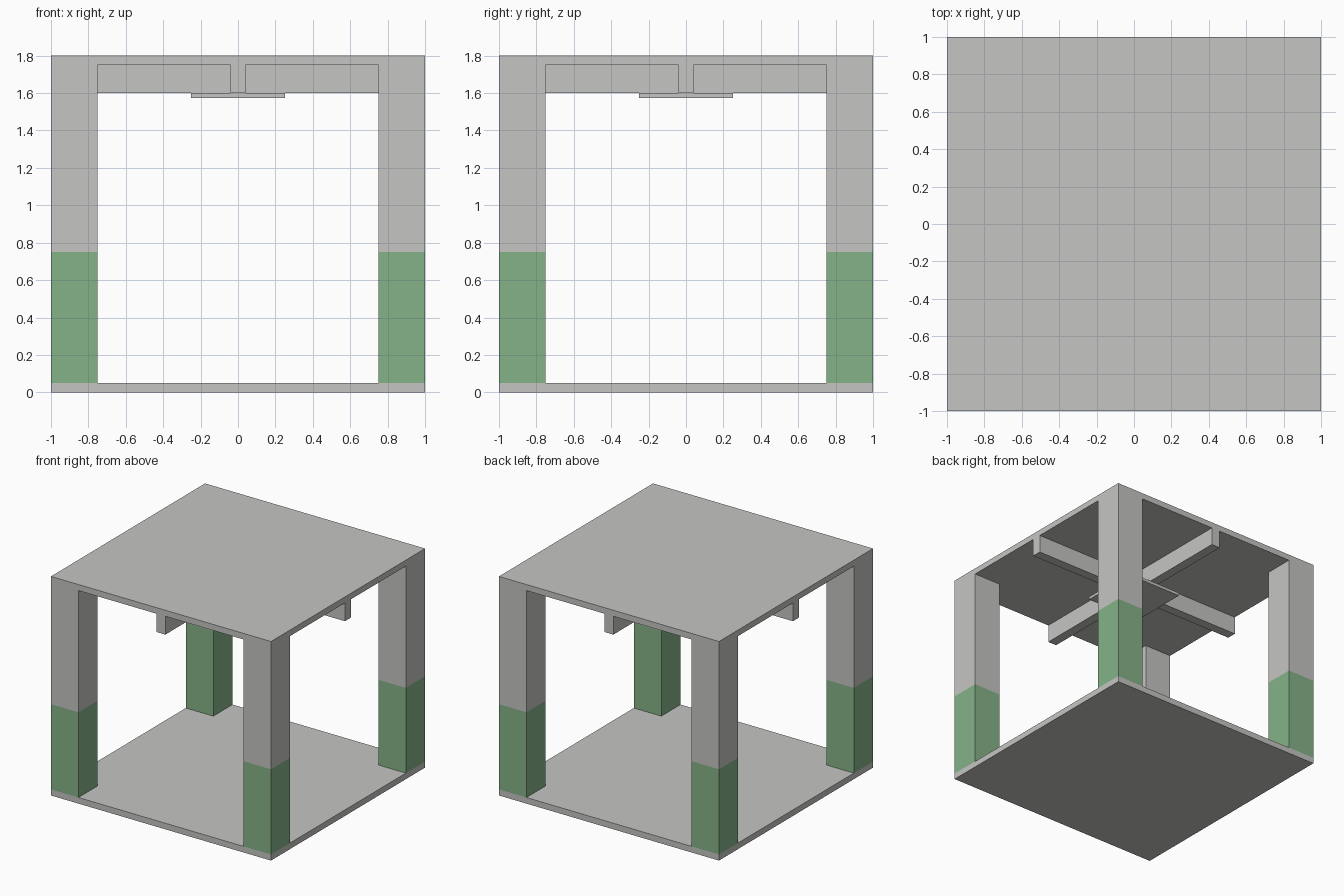
import bpy
import bmesh
from mathutils import Vector

cube = bpy.data.objects.get("Cube")
if cube:
    bpy.data.objects.remove(cube, do_unlink=True)


def make_material(name, color):
    mat = bpy.data.materials.new(name)
    mat.use_nodes = True
    mat.diffuse_color = (*color, 1)
    mat.node_tree.nodes["Principled BSDF"].inputs["Base Color"].default_value = (*color, 1)
    return mat


grey = make_material("warm grey", (0.56, 0.56, 0.545))
green = make_material("soft green", (0.235, 0.45, 0.25))

SLAB = 0.05      # slab thickness
TOP = 1.8        # overall height
CEILING = TOP - SLAB
BEAM_BOTTOM = 1.6
PAINT_TOP = 0.75
PILLAR = 0.25


def box(name, size_x, size_y, z0, z1, x=0, y=0, paint_top=None):
    """Box between two heights; faces below paint_top become green."""
    bm = bmesh.new()
    bmesh.ops.create_cube(bm, size=1)
    bmesh.ops.scale(bm, vec=(size_x, size_y, z1 - z0), verts=bm.verts)
    bmesh.ops.translate(bm, vec=Vector((x, y, (z0 + z1) / 2)), verts=bm.verts)
    if paint_top:
        bmesh.ops.bisect_plane(bm, geom=bm.verts[:] + bm.edges[:] + bm.faces[:],
                               plane_co=(0, 0, paint_top), plane_no=(0, 0, 1))
        for face in bm.faces:
            face.material_index = int(face.calc_center_median().z < paint_top)
    mesh = bpy.data.meshes.new(name)
    bm.to_mesh(mesh)
    bm.free()
    mesh.materials.append(grey)
    if paint_top:
        mesh.materials.append(green)
    obj = bpy.data.objects.new(name, mesh)
    bpy.context.collection.objects.link(obj)
    return obj


# Floor and roof slabs
box("floor_slab", 2, 2, 0, SLAB)
box("roof_slab", 2, 2, CEILING, TOP)

# Corner pillars with a painted lower part
offset = 1 - PILLAR / 2
for depth, y in (("front", -offset), ("back", offset)):
    for side, x in (("right", -offset), ("left", offset)):
        box(f"{depth}_{side}_pillar", PILLAR, PILLAR, SLAB, CEILING, x, y, PAINT_TOP)

# Crossed ceiling beams and the square plate under their crossing
box("ceiling_beam_sideways", 2, 0.08, BEAM_BOTTOM, CEILING)
box("ceiling_beam_lengthways", 0.08, 2, BEAM_BOTTOM, CEILING)
box("ceiling_plate", 0.5, 0.5, BEAM_BOTTOM - 0.025, BEAM_BOTTOM)
